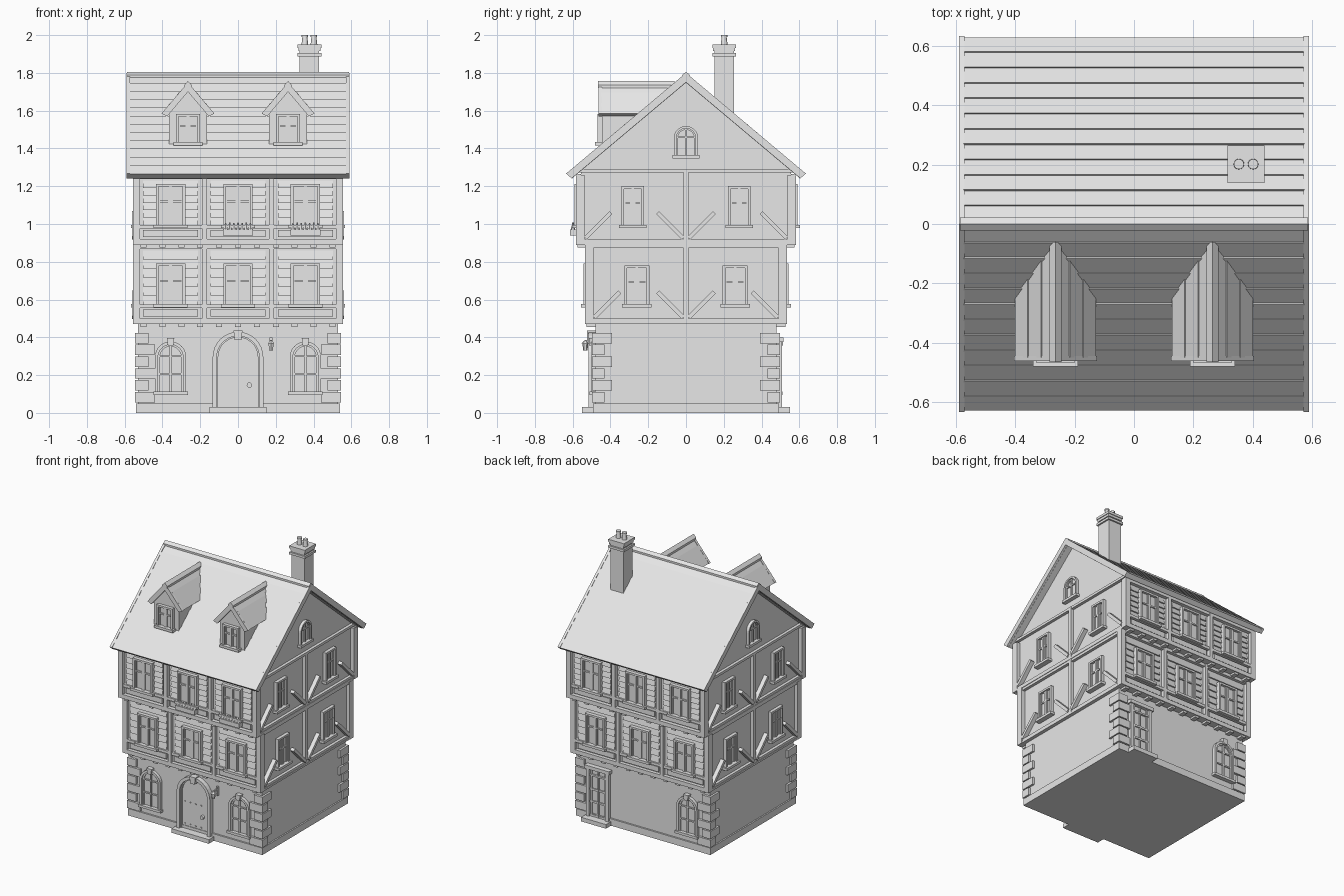
import bpy, bmesh, math
from mathutils import Matrix, Vector

if "Cube" in bpy.data.objects:
    bpy.data.objects.remove(bpy.data.objects["Cube"])

stone = bpy.data.materials.new("pale_grey")
stone.diffuse_color = (0.8, 0.8, 0.8, 1)
stone.use_nodes = True
stone.node_tree.nodes["Principled BSDF"].inputs["Base Color"].default_value = stone.diffuse_color
parts = {}

# Facade frames: local (u along wall, v up, w outward) to world
def frame(u, w):
    return Matrix((u, (0, 0, 1), w)).transposed()
FRONT, BACK = frame((1, 0, 0), (0, -1, 0)), frame((-1, 0, 0), (0, 1, 0))
RIGHT, LEFT = frame((0, 1, 0), (1, 0, 0)), frame((0, -1, 0), (-1, 0, 0))

def prism(name, f, pts, w0, w1):
    bm = parts.setdefault(name, bmesh.new()) if name not in parts else parts[name]
    a = [bm.verts.new(f @ Vector((u, v, w0))) for u, v in pts]
    b = [bm.verts.new(f @ Vector((u, v, w1))) for u, v in pts]
    n = len(pts)
    bm.faces.new(a)
    bm.faces.new(b[::-1])
    for i in range(n):
        bm.faces.new((a[i], b[i], b[(i + 1) % n], a[(i + 1) % n]))

def box(name, f, u0, u1, v0, v1, w0, w1):
    prism(name, f, [(u0, v0), (u1, v0), (u1, v1), (u0, v1)], w0, w1)

def cone(name, loc, r1, r2, h, rot=Matrix(), n=16):
    if name not in parts:
        parts[name] = bmesh.new()
    bmesh.ops.create_cone(parts[name], cap_ends=True, segments=n, radius1=r1, radius2=r2,
                          depth=h, matrix=Matrix.Translation(loc) @ rot)

def arch(c, r, v0, vs, n=16):
    return [(c + r, v0)] + [(c + r * math.cos(math.pi * i / n), vs + r * math.sin(math.pi * i / n))
                            for i in range(n + 1)] + [(c - r, v0)]

def arch_ring(name, f, c, r, t, v0, vs, w0, w1):
    prism(name, f, arch(c, r, v0, vs) + arch(c, r - t, v0, vs)[::-1], w0, w1)

# Casement window: casing, two sashes with transom, sill
def window(f, c, v0, hw, h, w, name="casement_windows"):
    v1, t = v0 + h, 0.014
    box(name, f, c - hw, c + hw, v0, v1, w - 0.01, w + 0.006)
    for a, b in ((c - hw, c - hw + t), (c + hw - t, c + hw)):
        box(name, f, a, b, v0, v1, w, w + 0.024)
    box(name, f, c - hw + t, c + hw - t, v1 - t, v1, w, w + 0.024)
    box(name, f, c - 0.007, c + 0.007, v0, v1 - t, w, w + 0.017)
    for s in (-1, 1):
        m = c + s * (hw - t + 0.007) / 2
        e = (hw - t - 0.007) / 2
        for a, b in ((m - e, m - e + 0.007), (m + e - 0.007, m + e)):
            box(name, f, a, b, v0, v1 - t, w, w + 0.013)
    vt = v0 + h * 0.56
    box(name, f, c - hw + t, c + hw - t, vt, vt + 0.01, w, w + 0.015)
    box("window_sills", f, c - hw - 0.012, c + hw + 0.012, v0 - 0.012, v0 + 0.006, w, w + 0.036)

# Arched window with glazing bars, optional keystone, sill
def arched_window(f, c, v0, vs, r, w, key=True):
    n = "arched_windows"
    prism(n, f, arch(c, r - 0.005, v0, vs), w - 0.01, w + 0.004)
    arch_ring(n, f, c, r, r * 0.2, v0, vs, w - 0.005, w + 0.022)
    arch_ring(n, f, c, r * 0.8, r * 0.12, v0, vs, w - 0.005, w + 0.012)
    box(n, f, c - 0.005, c + 0.005, v0, vs + r * 0.75, w, w + 0.014)
    for v in (vs, v0 + (vs - v0) * 0.5)[:2 if key else 1]:
        box(n, f, c - r * 0.78, c + r * 0.78, v, v + 0.009, w, w + 0.012)
    if key:
        prism(n, f, [(c - 0.014, vs + r - 0.022), (c + 0.014, vs + r - 0.022),
                     (c + 0.02, vs + r + 0.018), (c - 0.02, vs + r + 0.018)], w, w + 0.032)
    box("window_sills", f, c - r - 0.008, c + r + 0.008, v0 - 0.012, v0 + 0.006, w, w + 0.03)

# Ground floor, plinth and corner quoins
box("ground_floor", FRONT, -0.53, 0.53, 0.03, 0.48, -0.48, 0.48)
box("plinth", FRONT, -0.54, 0.54, 0, 0.05, -0.492, 0.492)
for sx in (-1, 1):
    for sy in (-1, 1):
        for i in range(6):
            lx, ly = (0.105, 0.065) if i % 2 == 0 else (0.07, 0.105)
            z = 0.056 + i * 0.0625
            box("quoins", FRONT, *sorted((sx * 0.545, sx * (0.545 - lx))), z, z + 0.055,
                *sorted((sy * 0.497, sy * (0.497 - ly))))

# Upper storeys: solid cores, the top one running up into the gable
box("middle_storey", FRONT, -0.53, 0.53, 0.47, 0.9, -0.51, 0.51)
prism("top_storey", RIGHT, [(-0.555, 0.89), (0.555, 0.89), (0.555, 1.285), (0, 1.76), (-0.555, 1.285)], -0.53, 0.53)

# Timber framing, boards and windows: base height, top, half depth
for z0, z1, d in ((0.47, 0.89, 0.535), (0.89, 1.26, 0.583)):
    top = z0 > 0.8
    box("jetty_floors", FRONT, -0.555, 0.555, z0, z0 + 0.014, -d, d)
    for f in (FRONT, BACK):
        wall = d - 0.026
        for a, b in ((-0.557, -0.525), (-0.19, -0.165), (0.165, 0.19), (0.525, 0.557)):
            box("timber_posts", f, a, b, z0, z1, wall - 0.02, d)
        for a, b, e in ((0, 0.03, 0), (0.085, 0.105, -0.003), (z1 - z0 - 0.022, z1 - z0, -0.003)):
            box("timber_rails", f, -0.53, 0.53, z0 + a, z0 + b, wall - 0.02, d + e)
        for c in (-0.357, 0, 0.357):
            box("lower_panels", f, c - 0.145, c + 0.145, z0 + 0.04, z0 + 0.077, wall - 0.01, wall + 0.014)
            lo, n = z0 + 0.105, 6
            st = (z1 - 0.03 - lo) / n
            for i in range(n):
                v = lo + i * st
                pts = [(0, v), (wall + 0.012, v), (wall + 0.002, v + st), (0, v + st)]
                side = Matrix((f.col[2], (0, 0, 1), f.col[0])).transposed()
                prism("weatherboards", side, [(p if p else wall - 0.01, q) for p, q in pts], c - 0.145, c + 0.145)
            window(f, c, z0 + 0.1, 0.078, 0.222, wall + 0.01)
        for i in range(11):
            c = -0.5 + i * 0.1
            box("joist_ends", f, c - 0.016, c + 0.016, z0 - 0.014, z0 + 0.005, d - 0.08, d - 0.008)
    for f in (LEFT, RIGHT):
        sz1 = 1.29 if top else 0.89
        for s in (-1, 1):
            box("timber_posts", f, *sorted((s * (d - 0.028), s * d)), z0, min(sz1, z1 + 0.005), 0.52, 0.555)
            y = 0.282 if top else 0.26
            window(f, s * y, z0 + 0.1, 0.06 if top else 0.066, 0.21, 0.53)
            # Diagonal braces
            for a, b in (((d - 0.05, 0.035), (d - 0.185, 0.17)), ((0.015, 0.035), (0.15, 0.17))):
                p, q = Vector((s * a[0], z0 + a[1])), Vector((s * b[0], z0 + b[1]))
                t = (q - p).normalized() * 0.011
                k = Vector((-t.y, t.x))
                prism("braces", f, [p - k, q - k, q + k, p + k], 0.525, 0.56)
        box("timber_posts", f, -0.013, 0.013, z0, sz1, 0.52, 0.553)
        e = d - 0.02
        box("timber_rails", f, -e, e, z0, z0 + 0.03, 0.52, 0.551)
        box("timber_rails", f, -e, e, sz1 - 0.018, sz1, 0.52, 0.551)
for f in (LEFT, RIGHT):
    arched_window(f, 0, 1.36, 1.455, 0.064, 0.53, False)

# Ground floor openings
for c in (-0.357, 0.357):
    arched_window(FRONT, c, 0.107, 0.295, 0.083, 0.482)
arched_window(BACK, 0.357, 0.107, 0.295, 0.083, 0.482)

# Front door with studs, knob and steps
prism("front_door", FRONT, arch(0, 0.11, 0.03, 0.295), 0.47, 0.488)
arch_ring("door_surround", FRONT, 0, 0.134, 0.022, 0.03, 0.295, 0.47, 0.515)
arch_ring("door_surround", FRONT, 0, 0.113, 0.008, 0.03, 0.295, 0.47, 0.5)
prism("door_surround", FRONT, [(-0.017, 0.385), (0.017, 0.385), (0.024, 0.435), (-0.024, 0.435)], 0.47, 0.525)
flat = Matrix.Rotation(math.pi / 2, 4, 'X')
for z in (0.065, 0.225):
    for x in (-0.085, -0.042, 0.002, 0.046):
        cone("door_studs", (x, -0.49, z), 0.005, 0.005, 0.01, flat, 8)
cone("door_knob", (0.06, -0.495, 0.147), 0.014, 0.014, 0.02, flat)
box("front_step", FRONT, -0.15, 0.15, 0, 0.03, 0.48, 0.55)

# Back door with glazed panes and cornice
box("back_door", BACK, -0.44, -0.28, 0.03, 0.4, 0.47, 0.488)
for a, b in ((-0.45, -0.425), (-0.295, -0.27)):
    box("back_door_frame", BACK, a, b, 0.03, 0.4, 0.47, 0.508)
box("back_door_frame", BACK, -0.46, -0.26, 0.375, 0.4, 0.47, 0.515)
box("back_door_frame", BACK, -0.425, -0.295, 0.325, 0.337, 0.47, 0.502)
for u in (-0.42, -0.365, -0.31):
    box("back_door_frame", BACK, u, u + 0.01, 0.03, 0.375, 0.47, 0.497)
for v in (0.03, 0.13, 0.22):
    box("back_door_frame", BACK, -0.425, -0.295, v, v + 0.014, 0.47, 0.496)
box("back_step", BACK, -0.46, -0.26, 0, 0.03, 0.48, 0.55)

# Wall lantern
box("lantern", FRONT, 0.168, 0.182, 0.335, 0.4, 0.475, 0.495)
box("lantern", FRONT, 0.17, 0.18, 0.375, 0.385, 0.48, 0.535)
cone("lantern", (0.175, -0.533, 0.35), 0.011, 0.016, 0.04, n=6)
cone("lantern", (0.175, -0.533, 0.375), 0.02, 0.006, 0.014, n=6)

# Flower boxes
for c in (0, 0.357):
    box("flower_boxes", FRONT, c - 0.08, c + 0.08, 0.94, 0.972, 0.575, 0.613)
    for i in range(7):
        cone("flowers", (c - 0.066 + i * 0.022, -0.598, 0.987), 0.012, 0.004, 0.034 + 0.008 * (i % 2), n=6)

# Pitched roof section with lapped rows whose risers face the ridge
def pitched(c, peak, slope, half, thick, first, rows, lap):
    n = math.hypot(1, slope)
    side = [(first * 0.5, -slope * first * 0.5)]
    for i in range(rows):
        d = first + (half - first) * i / rows
        side += [(d, -slope * d), (d + lap * slope / n, -slope * d + lap / n)]
    side.append((half, -slope * half))
    cut = half - thick * 0.6
    under = [(cut, -slope * cut - thick)]
    prof = [(0, 0)] + side + under + [(0, -thick)] + [(-u, v) for u, v in under] + [(-u, v) for u, v in side[::-1]]
    return [(c + u, peak + v) for u, v in prof]

prism("main_roof", RIGHT, pitched(0, 1.793, 0.84, 0.63, 0.045, 0.06, 11, 0.006), -0.575, 0.575)
for s in (-1, 1):
    prism("barge_boards", RIGHT, pitched(0, 1.8, 0.84, 0.635, 0.05, 0.06, 0, 0), *sorted((s * 0.572, s * 0.59)))
prism("ridge_cap", RIGHT, [(-0.022, 1.768), (-0.022, 1.788), (0, 1.805), (0.022, 1.788), (0.022, 1.768)], -0.587, 0.587)

# Dormers
for c in (-0.265, 0.265):
    prism("dormer_walls", FRONT, [(c - 0.1, 1.4), (c + 0.1, 1.4), (c + 0.1, 1.59), (c, 1.71), (c - 0.1, 1.59)], 0.1, 0.445)
    prism("dormer_roofs", FRONT, pitched(c, 1.745, 1.18, 0.136, 0.045, 0.045, 2, 0.005), 0.055, 0.45)
    prism("dormer_barge_boards", FRONT, pitched(c, 1.75, 1.18, 0.14, 0.05, 0.05, 0, 0), 0.445, 0.463)
    prism("dormer_ridges", FRONT, [(c - 0.021, 1.72), (c + 0.021, 1.72), (c + 0.021, 1.735), (c, 1.757), (c - 0.021, 1.735)], 0.06, 0.466)
    window(FRONT, c, 1.428, 0.064, 0.155, 0.445)

# Chimney stack, bands and pots
for x, z0, z1 in ((0.052, 1.45, 1.95), (0.063, 1.888, 1.905), (0.058, 1.915, 1.932), (0.063, 1.932, 1.95)):
    box("chimney", RIGHT, 0.202 - x, 0.202 + x, z0, z1, 0.378 - x, 0.378 + x)
for x in (0.354, 0.402):
    cone("chimney_pots", (x, 0.202, 1.97), 0.018, 0.013, 0.044)
    cone("chimney_pots", (x, 0.202, 1.995), 0.017, 0.017, 0.01)

# Turn every part into an object
for name, bm in parts.items():
    bmesh.ops.recalc_face_normals(bm, faces=bm.faces)
    me = bpy.data.meshes.new(name)
    bm.to_mesh(me)
    me.materials.append(stone)
    bpy.context.collection.objects.link(bpy.data.objects.new(name, me))
